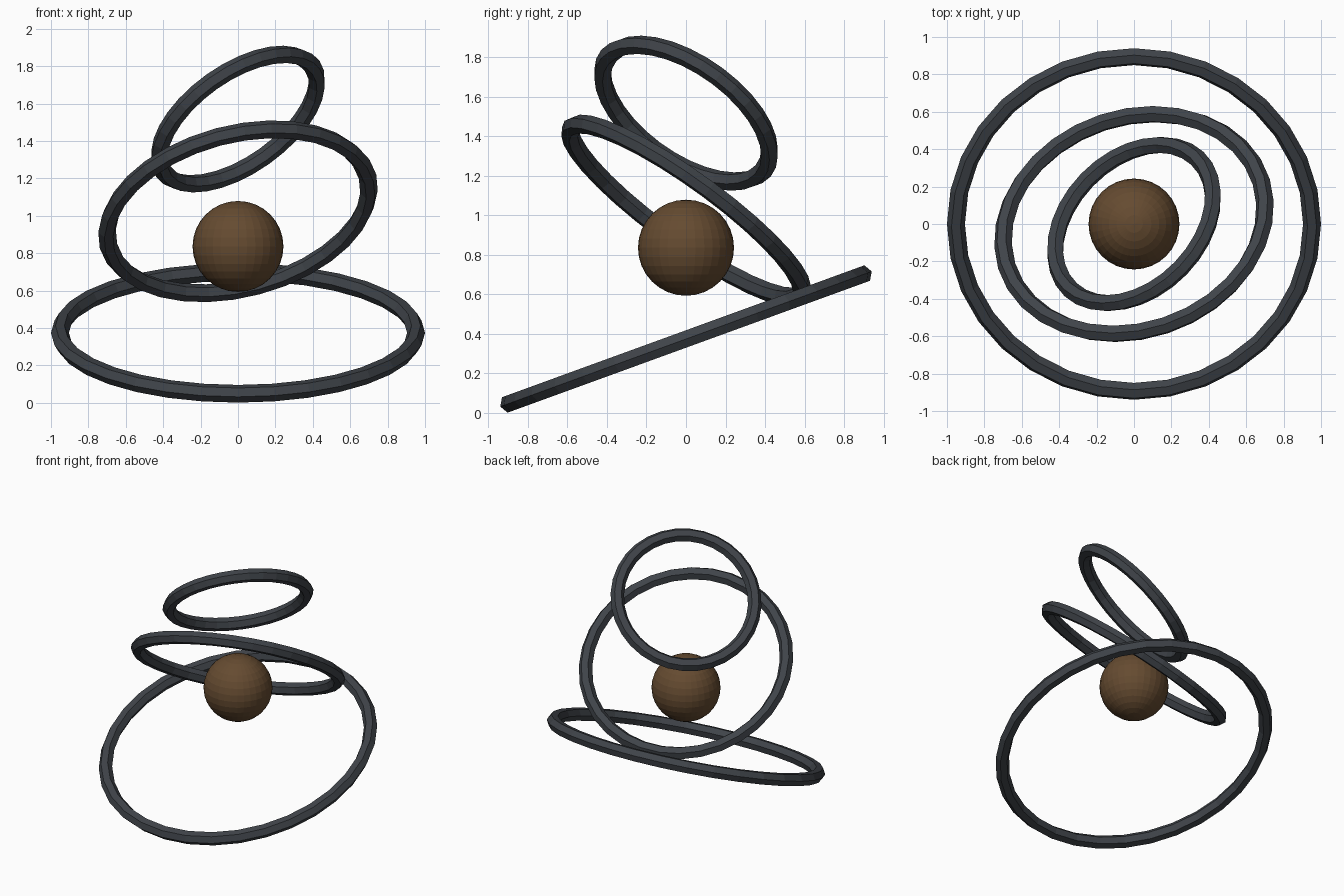
import bpy
from math import radians

if "Cube" in bpy.data.objects:
    bpy.data.objects.remove(bpy.data.objects["Cube"])


def material(name, rgb):
    m = bpy.data.materials.new(name)
    m.diffuse_color = (*rgb, 1.0)
    m.use_nodes = True
    m.node_tree.nodes["Principled BSDF"].inputs["Base Color"].default_value = m.diffuse_color
    return m


metal = material("dark_metal", (0.05, 0.057, 0.067))
bronze = material("brown_core", (0.13, 0.07, 0.03))


def ring(name, radius, z, tilt_x, tilt_y):
    """Hexagonal-section hoop tilted about x, then y."""
    bpy.ops.mesh.primitive_torus_add(
        major_radius=radius, minor_radius=0.048,
        major_segments=32, minor_segments=6,
        location=(0, 0, z),
        rotation=(radians(tilt_x), radians(tilt_y), 0))
    ob = bpy.context.object
    ob.name = name
    ob.data.materials.append(metal)
    bpy.ops.object.shade_flat()


# Three tilted hoops, shrinking upwards
ring("lower_ring", 0.952, 0.374, 20, 0)
ring("middle_ring", 0.717, 1.024, -35, -15)
ring("upper_ring", 0.488, 1.517, -30, -35.5)

# Core ball
bpy.ops.mesh.primitive_uv_sphere_add(
    segments=32, ring_count=16, radius=0.243, location=(0, 0, 0.836))
ball = bpy.context.object
ball.name = "core_ball"
ball.data.materials.append(bronze)
bpy.ops.object.shade_flat()
